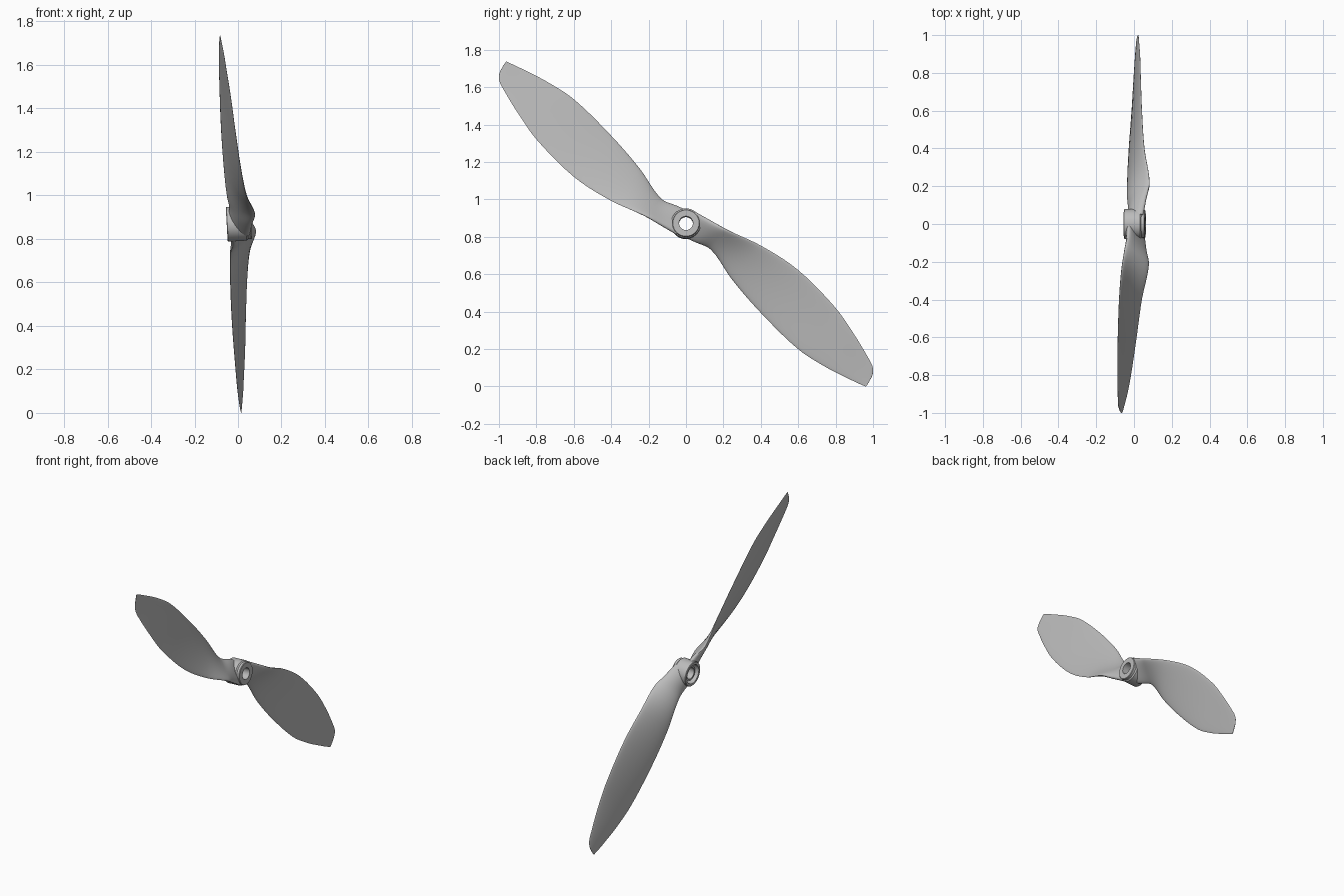
import bpy, bmesh, math
from mathutils import Matrix, Vector

cube = bpy.data.objects.get("Cube")
if cube:
    bpy.data.objects.remove(cube, do_unlink=True)

grey = bpy.data.materials.new("plain_grey")
grey.use_nodes = True
grey.diffuse_color = (0.5, 0.5, 0.5, 1)
grey.node_tree.nodes["Principled BSDF"].inputs["Base Color"].default_value = grey.diffuse_color

# Shaft runs along x, leaning slightly, with the blades set on a diagonal
SHAFT = Matrix.Translation((0, 0, 0.87)) @ Matrix.Rotation(-0.056, 4, 'Y')
BLADE_ANGLE = -math.radians(41.3)

# Blade stations: span, upper edge, lower edge, upper x, lower x, thickness
STATIONS = [
    (0.00, 0.078, -0.072, 0.045, -0.030, 0.065),
    (0.10, 0.098, -0.040, 0.062, -0.028, 0.055),
    (0.19, 0.117, -0.014, 0.080, -0.042, 0.038),
    (0.38, 0.174, -0.060, 0.048, -0.050, 0.026),
    (0.61, 0.208, -0.092, 0.028, -0.052, 0.020),
    (0.89, 0.190, -0.107, 0.010, -0.048, 0.015),
    (1.06, 0.150, -0.083, -0.001, -0.045, 0.012),
    (1.20, 0.106, -0.048, -0.014, -0.040, 0.009),
    (1.26, 0.080, -0.031, -0.020, -0.037, 0.007),
    (1.285, 0.045, -0.023, -0.026, -0.035, 0.005),
    (1.296, -0.004, -0.020, -0.032, -0.034, 0.003),
]


def finish(name, bm, matrix):
    bmesh.ops.recalc_face_normals(bm, faces=bm.faces)
    mesh = bpy.data.meshes.new(name)
    bm.to_mesh(mesh)
    bm.free()
    mesh.materials.append(grey)
    obj = bpy.data.objects.new(name, mesh)
    obj.matrix_world = matrix
    bpy.context.collection.objects.link(obj)
    return obj


def select_only(obj):
    bpy.ops.object.select_all(action='DESELECT')
    obj.select_set(True)
    bpy.context.view_layer.objects.active = obj


def smooth(obj):
    select_only(obj)
    bpy.ops.object.shade_smooth_by_angle(angle=math.radians(40))


def smooth_stations(rows, steps):
    """Refine the stations with a non-uniform cubic through every row."""
    def slope(i, k):
        a, b = max(i - 1, 0), min(i + 1, len(rows) - 1)
        return (rows[b][k] - rows[a][k]) / (rows[b][0] - rows[a][0])
    for i in range(len(rows) - 1):
        p, q = rows[i], rows[i + 1]
        h = q[0] - p[0]
        for j in range(steps):
            t = j / steps
            row = [p[0] + h * t]
            for k in range(1, len(p)):
                row.append((1 + 2 * t) * (1 - t) ** 2 * p[k]
                           + t * (1 - t) ** 2 * h * slope(i, k)
                           + t * t * (3 - 2 * t) * q[k]
                           + t * t * (t - 1) * h * slope(i + 1, k))
            yield row
    yield rows[-1]


def bridge(bm, a, b):
    n = len(a)
    for i in range(n):
        bm.faces.new((a[i], a[(i + 1) % n], b[(i + 1) % n], b[i]))


def make_blade(name, turn, sides=28):
    bm = bmesh.new()
    rings = []
    for s, up, low, up_x, low_x, thick in smooth_stations(STATIONS, 5):
        start, end = Vector((low_x, s, low)), Vector((up_x, s, up))
        chord = end - start
        normal = Vector((chord.z, 0, -chord.x)).normalized()
        ring = []
        for i in range(sides):
            a = math.tau * i / sides
            bulge = thick * (0.5 * math.sin(a) - 0.25 * math.sin(a) ** 2)
            point = start + chord * (0.5 - 0.5 * math.cos(a)) + normal * bulge
            ring.append(bm.verts.new(point))
        rings.append(ring)
    for a, b in zip(rings, rings[1:]):
        bridge(bm, a, b)
    bm.faces.new(rings[0])
    bm.faces.new(rings[-1])
    return finish(name, bm, SHAFT @ Matrix.Rotation(BLADE_ANGLE + turn, 4, 'X'))


def lathe(name, profile, sides=48):
    """Turn a closed (x, radius) profile around the shaft."""
    bm = bmesh.new()
    loops = [[bm.verts.new((x, r * math.cos(math.tau * i / sides),
                            r * math.sin(math.tau * i / sides)))
              for i in range(sides)] for x, r in profile]
    for a, b in zip(loops, loops[1:] + loops[:1]):
        bridge(bm, a, b)
    return finish(name, bm, SHAFT)


# Hub with a through hole and a recess around an inner collar
hub = lathe("hub", [
    (-0.052, 0.077), (-0.049, 0.080), (0.035, 0.080), (0.042, 0.073),
    (0.057, 0.073), (0.060, 0.070), (0.060, 0.037), (-0.035, 0.037),
    (-0.035, 0.047), (0.010, 0.047), (0.010, 0.062), (-0.052, 0.062)])
smooth(hub)

# Cutter that keeps the blade roots out of the hub opening
bm = bmesh.new()
bmesh.ops.create_cone(bm, cap_ends=True, segments=48, radius1=0.068, radius2=0.068,
                      depth=0.4, matrix=Matrix.Rotation(math.pi / 2, 4, 'Y'))
cutter = finish("bore_cutter", bm, SHAFT)
cutter.hide_render = True

# Two opposite blades
for name, turn in (("lower_blade", 0), ("upper_blade", math.pi)):
    blade = make_blade(name, turn)
    cut = blade.modifiers.new("bore", 'BOOLEAN')
    cut.operation = 'DIFFERENCE'
    cut.solver = 'EXACT'
    cut.object = cutter
    select_only(blade)
    bpy.ops.object.modifier_apply(modifier=cut.name)
    # Drop the slivers left on the far side of the hub
    bm = bmesh.new()
    bm.from_mesh(blade.data)
    stray = set(bm.verts)
    todo = [max(bm.verts, key=lambda v: v.co.y)]
    while todo:
        v = todo.pop()
        if v in stray:
            stray.remove(v)
            todo += [e.other_vert(v) for e in v.link_edges]
    bmesh.ops.delete(bm, geom=list(stray), context='VERTS')
    bm.to_mesh(blade.data)
    bm.free()
    smooth(blade)

bpy.data.objects.remove(cutter, do_unlink=True)
